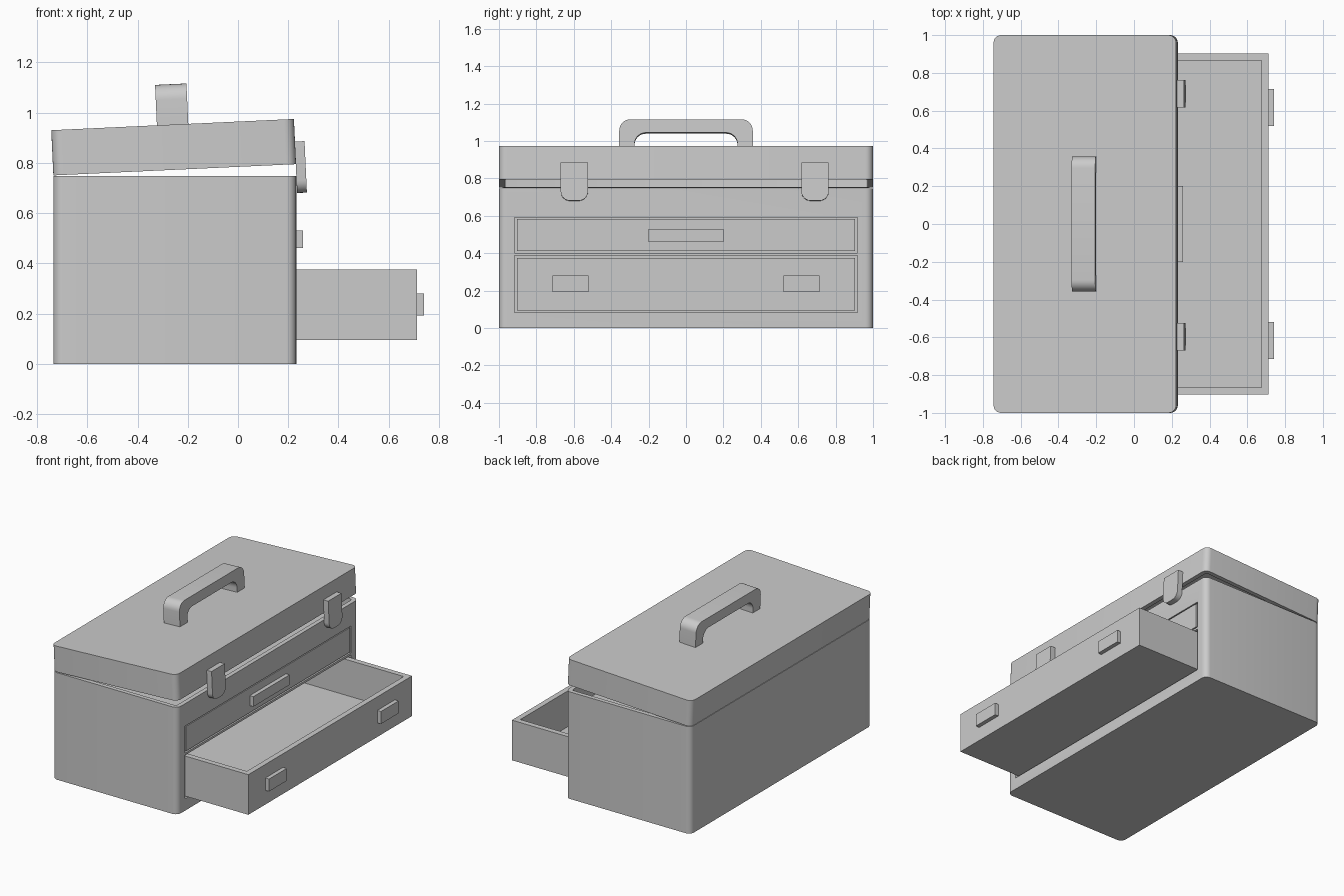
import bpy, bmesh, math
from mathutils import Matrix, Vector

if "Cube" in bpy.data.objects:
    bpy.data.objects.remove(bpy.data.objects["Cube"])


def box(name, lo, hi, radius=0, rounded=None, segments=6):
    """Box between two corners; edges chosen by rounded(direction, midpoint) get rounded."""
    lo, hi = Vector(lo), Vector(hi)
    size, mid = hi - lo, (lo + hi) / 2
    bm = bmesh.new()
    bmesh.ops.create_cube(bm, size=1, matrix=Matrix.Translation(mid) @ Matrix.Diagonal((*size, 1)))
    if rounded:
        edges = []
        for e in bm.edges:
            a, b = e.verts[0].co, e.verts[1].co
            if rounded((b - a).normalized(), (a + b) / 2 - mid):
                edges.append(e)
        bmesh.ops.bevel(bm, geom=edges, offset=radius, segments=segments, profile=0.5, affect='EDGES')
    mesh = bpy.data.meshes.new(name)
    bm.to_mesh(mesh)
    bm.free()
    obj = bpy.data.objects.new(name, mesh)
    bpy.context.collection.objects.link(obj)
    return obj


def cut(obj, cutter):
    """Subtract the cutter and delete it."""
    mod = obj.modifiers.new("cut", 'BOOLEAN')
    mod.operation, mod.solver, mod.object = 'DIFFERENCE', 'EXACT', cutter
    bpy.context.view_layer.objects.active = obj
    bpy.ops.object.modifier_apply(modifier=mod.name)
    bpy.data.objects.remove(cutter)


def upright(d, m):
    return abs(d.z) > 0.9


def top_ends(d, m):
    return abs(d.x) > 0.9 and m.z > 0


def bottom_ends(d, m):
    return abs(d.x) > 0.9 and m.z < 0


# Body with a top tray and two drawer openings
body = box("body", (-0.735, -1, 0), (0.232, 1, 0.747), 0.04, upright)
cut(body, box("tray_cut", (-0.705, -0.97, 0.62), (0.202, 0.97, 0.9), 0.015, upright, 3))
for z0, z1 in ((0.083, 0.387), (0.402, 0.59)):
    cut(body, box("slot_cut", (-0.70, -0.917, z0), (0.4, 0.917, z1)))


# Drawers: open trays
def drawer(name, x0, x1, z0, z1):
    tray = box(name, (x0, -0.903, z0), (x1, 0.903, z1))
    cut(tray, box("drawer_cut", (x0 + 0.035, -0.865, z0 + 0.03), (x1 - 0.038, 0.865, z1 + 0.2)))
    return tray


drawer("lower_drawer", -0.20, 0.712, 0.095, 0.375)
upper = drawer("upper_drawer", -0.68, 0.231, 0.411, 0.583)

# Drawer pulls
for y in (-0.617, 0.617):
    box("lower_pull", (0.71, y - 0.097, 0.193), (0.74, y + 0.097, 0.28))
box("upper_pull", (0.229, -0.2, 0.46), (0.259, 0.2, 0.53))

# Lid: hollow shell
lid = box("lid", (-0.735, -1, 0.75), (0.232, 1, 0.93), 0.04, upright)
cut(lid, box("lid_cut", (-0.705, -0.97, 0.6), (0.202, 0.97, 0.9), 0.015, upright, 3))

# Carrying handle
handle = box("handle", (-0.314, -0.357, 0.925), (-0.189, 0.357, 1.091), 0.06, top_ends, 8)
cut(handle, box("grip_cut", (-0.5, -0.275, 0.8), (0, 0.275, 1.02), 0.06, top_ends, 8))

# Latches
latches = [box("latch", (0.231, y - 0.073, 0.635), (0.27, y + 0.073, 0.84), 0.05, bottom_ends)
           for y in (-0.597, 0.69)]

# Lid assembly swings slightly open on the rear hinge
hinge = Vector((-0.735, 0, 0.75))
swing = (Matrix.Translation(hinge) @ Matrix.Rotation(-math.radians(2.65), 4, 'Y')
         @ Matrix.Translation(-hinge))
for part in [lid, handle] + latches:
    part.matrix_world = swing

# Smooth rounded corners, keep hard edges
bpy.ops.object.select_all(action='DESELECT')
for part in [body, lid, handle] + latches:
    part.select_set(True)
bpy.context.view_layer.objects.active = body
bpy.ops.object.shade_smooth_by_angle(angle=math.radians(30))
